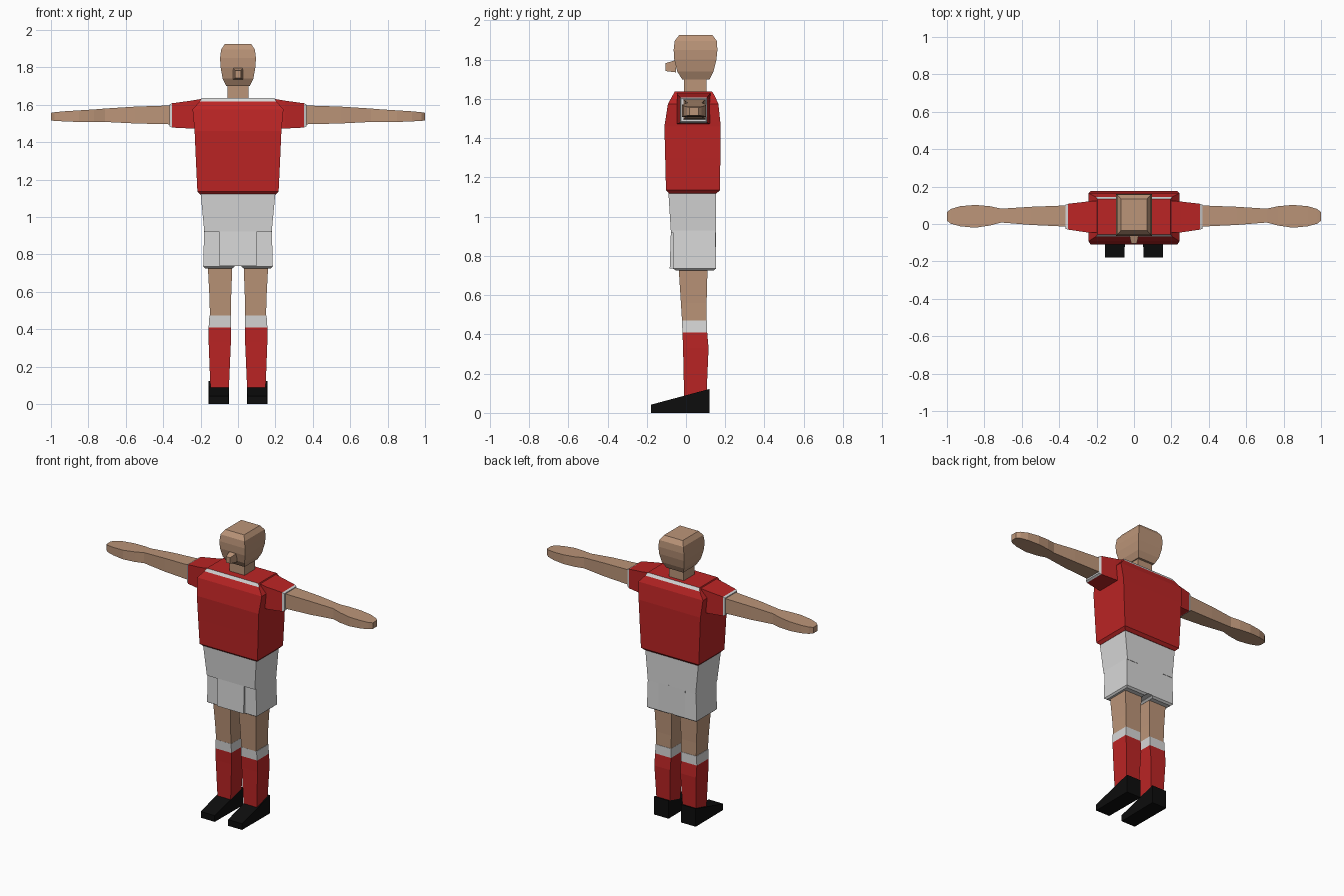
import bpy


def material(name, color):
    m = bpy.data.materials.new(name)
    m.diffuse_color = (*color, 1)
    return m


SKIN = material("skin", (0.50, 0.30, 0.19))
RED = material("red cloth", (0.50, 0.018, 0.018))
WHITE = material("white cloth", (0.68, 0.68, 0.68))
BLACK = material("black leather", (0.004, 0.004, 0.004))


def loft(name, sections, mats, axis="z", mirror=False, rule=None):
    """Box rings (t, a0, a1, b0, b1) joined along an axis and capped."""
    place = {"z": lambda t, a, b: (a, b, t),
             "x": lambda t, a, b: (t, a, b),
             "y": lambda t, a, b: (a, t, b)}[axis]
    verts, faces = [], []
    for t, a0, a1, b0, b1 in sections:
        verts += [place(t, a, b) for a, b in ((a0, b0), (a1, b0), (a1, b1), (a0, b1))]
    for s in range(len(sections) - 1):
        for i in range(4):
            j = (i + 1) % 4
            faces.append((4 * s + i, 4 * s + j, 4 * s + 4 + j, 4 * s + 4 + i))
    n = len(verts)
    faces += [(3, 2, 1, 0), (n - 4, n - 3, n - 2, n - 1)]
    if axis == "y":
        faces = [f[::-1] for f in faces]
    me = bpy.data.meshes.new(name)
    me.from_pydata(verts, [], faces)
    for m in mats:
        me.materials.append(m)
    if rule:
        for p in me.polygons:
            p.material_index = rule(p)
    ob = bpy.data.objects.new(name, me)
    bpy.context.collection.objects.link(ob)
    if mirror:
        ob.modifiers.new("mirror", "MIRROR").use_mirror_merge = False
    return ob


# head, nose and neck
loft("head", [(1.70, -.063, .063, -.02, .12), (1.74, -.082, .082, -.045, .14),
              (1.80, -.093, .093, -.06, .155), (1.85, -.096, .096, -.063, .16),
              (1.895, -.09, .09, -.058, .157), (1.925, -.07, .07, -.035, .135)], [SKIN])
loft("nose", [(-.105, -.015, .015, 1.742, 1.782), (-.05, -.027, .027, 1.735, 1.798)],
     [SKIN], axis="y")
loft("neck", [(1.60, -.056, .056, -.01, .105), (1.72, -.056, .056, -.01, .105)], [SKIN])

# shirt with a white stripe along the front and back of the shoulder edge
loft("shirt", [(1.118, -.20, .20, -.085, .155), (1.135, -.217, .217, -.102, .173),
               (1.30, -.225, .225, -.106, .175), (1.46, -.232, .232, -.11, .177),
               (1.575, -.243, .243, -.092, .165), (1.618, -.205, .205, -.068, .145),
               (1.637, -.195, .195, -.057, .133)], [RED, WHITE],
     rule=lambda p: int(1.62 < p.center.z < 1.634 and abs(p.normal.y) > .3))

# sleeves with white cuffs
loft("sleeve", [(.19, -.045, .125, 1.475, 1.632), (.25, -.045, .12, 1.473, 1.622),
                (.353, -.03, .108, 1.478, 1.608), (.366, -.025, .103, 1.485, 1.602)],
     [RED, WHITE], axis="x", mirror=True, rule=lambda p: int(p.center.x > .355))

# bare arms with flat hands
loft("arm", [(.34, -.015, .10, 1.495, 1.597), (.55, -.005, .092, 1.50, 1.59),
             (.71, .008, .082, 1.508, 1.58), (.77, -.008, .095, 1.507, 1.575),
             (.85, -.02, .102, 1.508, 1.57), (.93, -.012, .095, 1.511, 1.565),
             (.98, .002, .08, 1.514, 1.56), (1.0, .018, .063, 1.516, 1.557)],
     [SKIN], axis="x", mirror=True)

# shorts: hips, centre panel and two legs
loft("shorts_hips", [(.92, -.18, .18, -.077, .153), (1.13, -.20, .20, -.09, .152)], [WHITE])
loft("shorts_centre", [(.737, -.10, .10, -.083, .153), (.925, -.10, .10, -.077, .153)], [WHITE])
loft("shorts_leg", [(.725, .03, .175, -.05, .14), (.735, .018, .186, -.066, .153),
                    (.97, .018, .18, -.066, .15)], [WHITE], mirror=True)

# bare legs
loft("leg", [(.465, .038, .15, -.02, .105), (.56, .037, .152, -.026, .105),
             (.75, .03, .162, -.038, .11)], [SKIN], mirror=True)

# socks with white tops
loft("sock", [(.05, .05, .147, -.01, .102), (.10, .048, .148, -.01, .105),
              (.33, .038, .157, -.015, .115), (.41, .037, .157, -.018, .108),
              (.472, .037, .153, -.021, .107)], [RED, WHITE], mirror=True,
     rule=lambda p: int(p.center.z > .42))

# wedge shaped boots
loft("boot", [(-.178, .05, .155, 0, .042), (.12, .047, .157, 0, .122)],
     [BLACK], axis="y", mirror=True)
